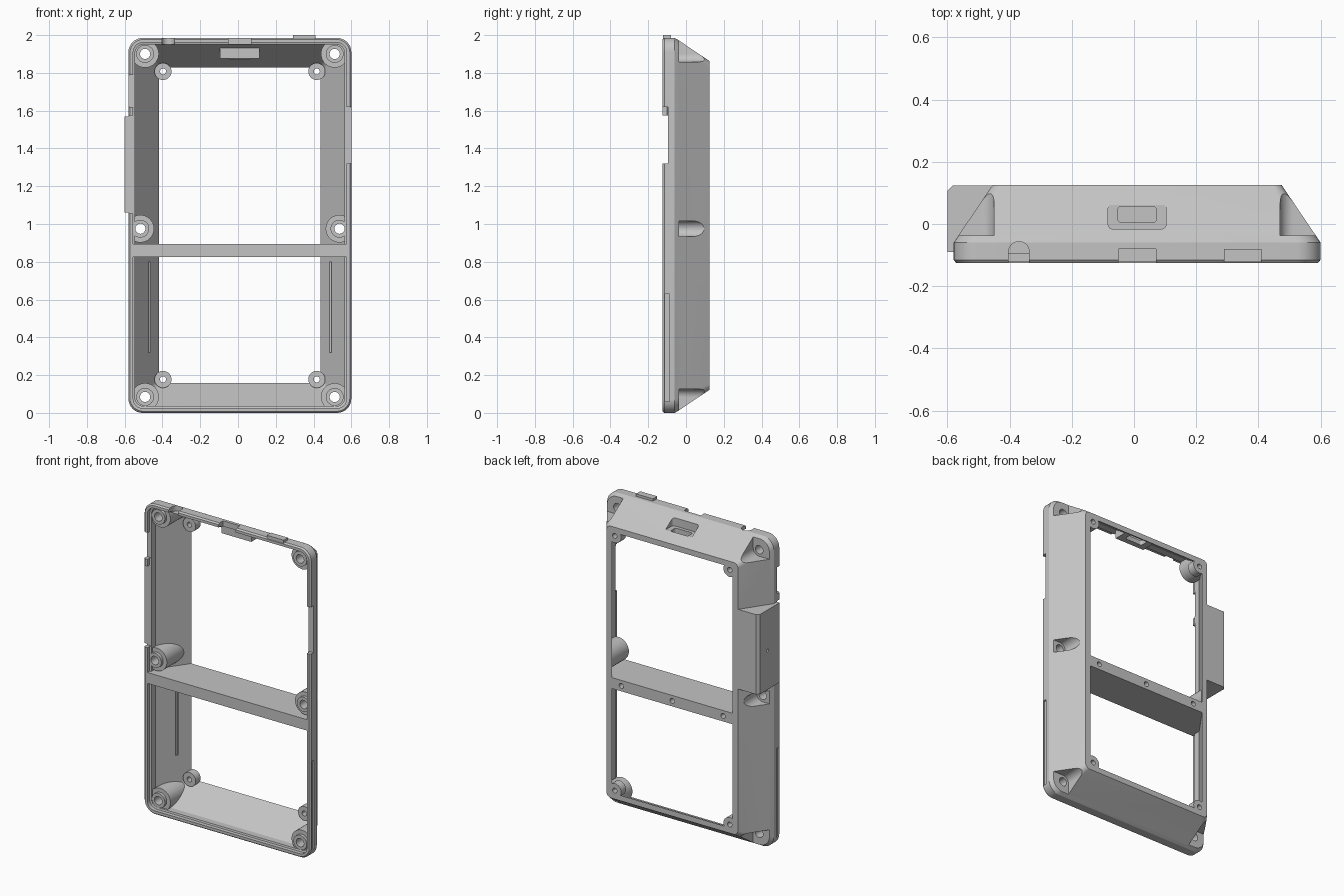
import bpy, bmesh, math
from mathutils import Matrix

if "Cube" in bpy.data.objects:
    bpy.data.objects.remove(bpy.data.objects["Cube"], do_unlink=True)

CX, CZ = 0.01, 0.9925          # centre of the frame outline
SIDES = (-1, 1)

grey = bpy.data.materials.new("plain grey")
grey.use_nodes = True
grey.diffuse_color = (0.55, 0.55, 0.55, 1)
grey.node_tree.nodes["Principled BSDF"].inputs["Base Color"].default_value = (0.55, 0.55, 0.55, 1)


def skin(name, loops):
    """Closed solid through matching loops of points."""
    bm = bmesh.new()
    rows = [[bm.verts.new(p) for p in loop] for loop in loops]
    for a, b in zip(rows, rows[1:]):
        for i in range(len(a)):
            j = (i + 1) % len(a)
            bm.faces.new((a[i], a[j], b[j], b[i]))
    bm.faces.new(rows[0][::-1])
    bm.faces.new(rows[-1])
    bmesh.ops.recalc_face_normals(bm, faces=bm.faces[:])
    mesh = bpy.data.meshes.new(name)
    bm.to_mesh(mesh)
    bm.free()
    mesh.materials.append(grey)
    obj = bpy.data.objects.new(name, mesh)
    bpy.context.scene.collection.objects.link(obj)
    return obj


def rounded(x, y, r, steps):
    """Outline of a rounded rectangle."""
    centres = ((x[1] - r, y[1] - r), (x[0] + r, y[1] - r), (x[0] + r, y[0] + r), (x[1] - r, y[0] + r))
    angles = [i / steps * math.pi / 2 for i in range(steps + 1)]
    return [(px + r * math.cos(a + k * math.pi / 2), py + r * math.sin(a + k * math.pi / 2))
            for k, (px, py) in enumerate(centres) for a in angles]


def loft(name, rings):
    """Rounded rectangles (y, half width, half height, radius) joined along y."""
    return skin(name, [[(px, y, pz) for px, pz in
                        rounded((CX - hx, CX + hx), (CZ - hz, CZ + hz), r, 8)]
                       for y, hx, hz, r in rings])


def upright(name, outline, z0, z1):
    return skin(name, [[(px, py, z) for px, py in outline] for z in (z0, z1)])


def through(name, outline, y0, y1):
    return skin(name, [[(px, y, pz) for px, pz in outline] for y in (y0, y1)])


def box(name, x, y, z):
    return upright(name, [(x[0], y[0]), (x[1], y[0]), (x[1], y[1]), (x[0], y[1])], z[0], z[1])


def arc(x, z, rx, rz, start, end, n):
    angles = [math.radians(start + (end - start) * i / n) for i in range(n + 1)]
    return [(x + rx * math.cos(a), z + rz * math.sin(a)) for a in angles]


def cyl(name, x, z, r, y0, y1, n=32):
    return through(name, arc(x, z, r, r, 3, 363, n)[:-1], y0, y1)


def combine(target, tools, operation):
    """Apply booleans, taking the first solver that keeps the body whole."""
    bpy.context.view_layer.objects.active = target
    for tool in tools:
        height = max(v.co.z for v in target.data.vertices) - min(v.co.z for v in target.data.vertices)
        mod = target.modifiers.new("cut", "BOOLEAN")
        mod.operation, mod.object = operation, tool
        for solver in ("EXACT", "MANIFOLD", "FLOAT"):
            mod.solver = solver
            result = target.evaluated_get(bpy.context.evaluated_depsgraph_get()).data
            levels = [v.co.z for v in result.vertices]
            if levels and max(levels) - min(levels) > 0.9 * height:
                bpy.ops.object.modifier_apply(modifier=mod.name)
                break
        else:
            target.modifiers.remove(mod)
        bpy.data.objects.remove(tool, do_unlink=True)


corners = [(CX + sx * 0.502, CZ + sz * 0.908, sx, sz) for sx in SIDES for sz in SIDES]
middles = [(CX + sx * 0.527, 0.975, sx) for sx in SIDES]
bosses = [c[:2] for c in corners] + [m[:2] for m in middles]
tabs = [(CX + sx * 0.407, CZ + sz * 0.815) for sx in SIDES for sz in SIDES]

# Outer body with straight rim, tapered back, side block and top button
frame = loft("enclosure_frame", [(-0.125, 0.582, 0.9845, 0.07), (-0.115, 0.59, 0.9925, 0.075),
                                 (-0.06, 0.59, 0.9925, 0.075), (-0.045, 0.58, 0.984, 0.07),
                                 (0.125, 0.465, 0.87, 0.03)])
combine(frame, [
    upright("side_block", [(-0.6, -0.09), (-0.6, 0.107), (-0.583, 0.124), (-0.44, 0.124), (-0.5, -0.09)],
            1.06, 1.57),
    box("top_button", (0.29, 0.41), (-0.123, -0.08), (1.95, 2.0)),
], "UNION")

# Cavity, keeping the bosses, tabs, socket housing and crossbar solid
cavity = loft("cavity_cutter", [(-0.2, 0.565, 0.9675, 0.05), (-0.1, 0.565, 0.9675, 0.05),
                                (-0.097, 0.555, 0.957, 0.045), (-0.055, 0.555, 0.957, 0.045),
                                (0.125, 0.4275, 0.835, 0.02), (0.14, 0.418, 0.825, 0.02)])
keep = [box("crossbar_keep", (-1, 1), (-0.122, 0.3), (0.825, 0.895)),
        box("socket_keep", (-0.095, 0.115), (-0.03, 0.08), (1.875, 2.1))]
for x, z in bosses:
    keep += [cyl("boss_keep", x, z, 0.073, -0.085, 0.3), cyl("boss_top_keep", x, z, 0.047, -0.104, 0.31)]
keep += [cyl("tab_keep", x, z, 0.045, 0.075, 0.3) for x, z in tabs]
combine(cavity, keep, "DIFFERENCE")
combine(frame, [cavity], "DIFFERENCE")

# Screw pockets open to the outside, and screw holes
cuts = []
R, FAR = 0.042, 0.3
for x, z, sx, sz in corners:
    outline = arc(x, z, -sx * R, -sz * R, 0, 90, 8)
    outline += [(x + sx * FAR, z - sz * R), (x + sx * FAR, z + sz * FAR), (x - sx * R, z + sz * FAR)]
    cuts.append(through("corner_pocket", outline, -0.037, FAR))
for x, z, sx in middles:
    outline = arc(x, z, -sx * R, R, -90, 90, 16) + [(x + sx * FAR, z + R), (x + sx * FAR, z - R)]
    cuts.append(through("side_pocket", outline, -0.037, FAR))
cuts += [cyl("screw_hole", x, z, 0.027, -0.3, 0.3, 24) for x, z in bosses]
cuts += [cyl("tab_hole", x, z, 0.016, 0.0, 0.3, 20) for x, z in tabs]
cuts += [cyl("bar_hole", CX + dx, 0.86, 0.016, 0.07, 0.3, 20) for dx in (-0.36, 0, 0.36)]

# Rim notches, side grooves and inner wall grooves
cuts += [box("left_notch", (0.56, 0.7), (-0.2, -0.094), (1.32, 1.62)),
         box("right_notch_low", (-0.7, -0.54), (-0.2, -0.094), (1.055, 1.575)),
         box("right_notch_high", (-0.7, -0.54), (-0.2, -0.094), (1.62, 1.79)),
         box("top_notch", (-0.05, 0.07), (-0.2, -0.08), (1.94, 2.1)),
         upright("round_notch", rounded((-0.403, -0.337), (-0.3, -0.057), 0.032, 6), 1.95, 2.1)]
for s in SIDES:
    cuts.append(box("side_groove", sorted((CX + s * 0.58, CX + s * 0.7)), (-0.112, -0.088), (0.06, 0.63)))
    cuts.append(box("wall_groove", sorted((CX + s * 0.475, CX + s * 0.485)), (0.03, 0.065), (0.32, 0.8)))

# Socket recess in the top slope and its through opening, pin hole in the block
cuts += [upright("recess", rounded((-0.083, 0.103), (-0.016, 0.065), 0.015, 6), 1.905, 2.1),
         upright("opening", rounded((-0.052, 0.072), (0.005, 0.057), 0.012, 6), 1.8, 2.1)]
pin = cyl("pin_hole", 0, 0, 0.009, -0.03, 0.03, 16)
pin.data.transform(Matrix.Translation((-0.6, 0.03, 1.31)) @ Matrix.Rotation(math.pi / 2, 4, "Z"))
cuts.append(pin)
combine(frame, cuts, "DIFFERENCE")

# Smooth the round parts, keep edges sharp
bpy.ops.object.select_all(action="DESELECT")
frame.select_set(True)
bpy.context.view_layer.objects.active = frame
bpy.ops.object.shade_smooth_by_angle(angle=math.radians(25))
